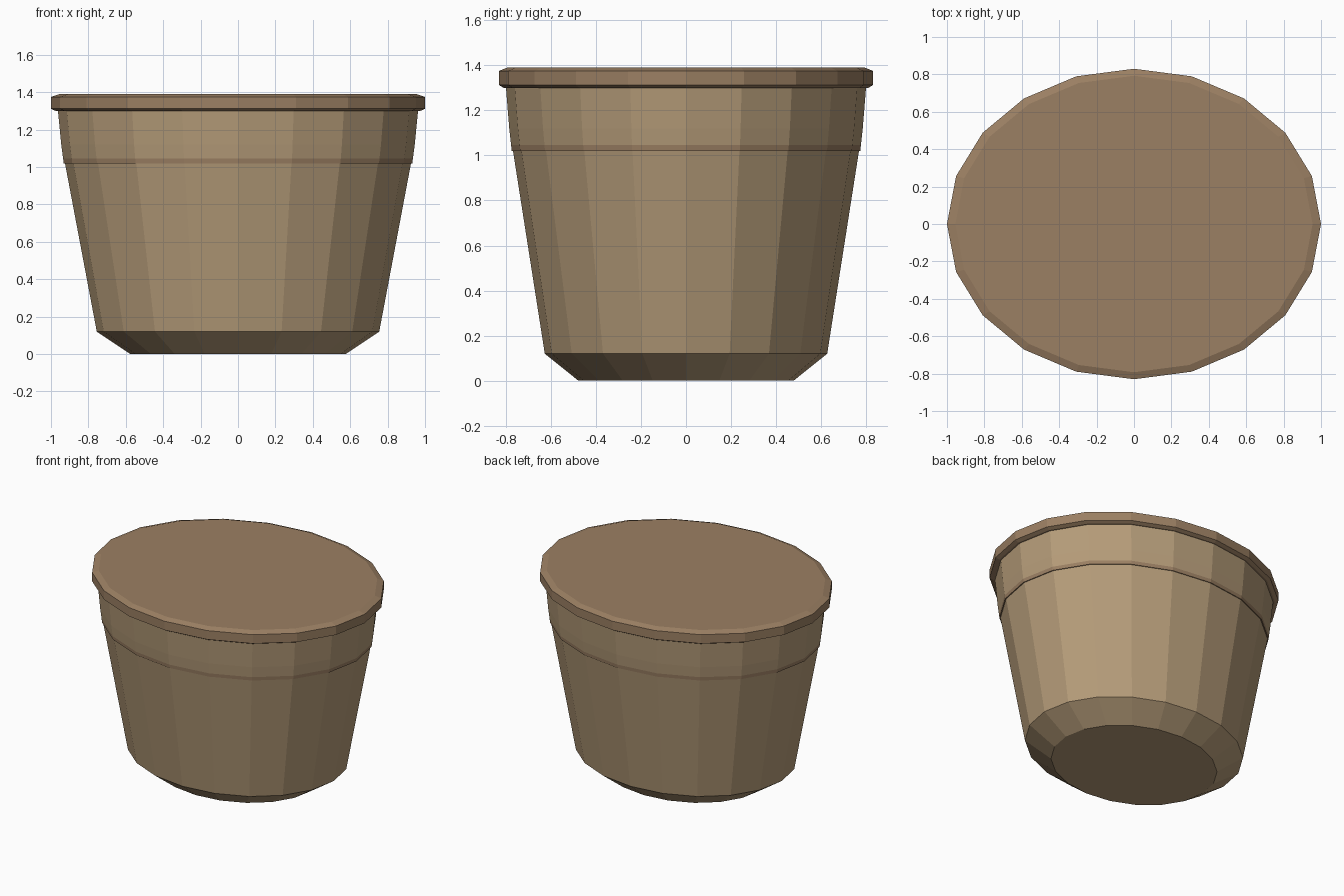
import bpy, bmesh
from math import cos, sin, pi

SIDES = 20
DEPTH = 0.83  # oval squash along y

cube = bpy.data.objects.get("Cube")
if cube:
    bpy.data.objects.remove(cube)


def material(name, rgb):
    m = bpy.data.materials.new(name)
    m.use_nodes = True
    m.diffuse_color = (*rgb, 1)
    m.node_tree.nodes["Principled BSDF"].inputs["Base Color"].default_value = (*rgb, 1)
    return m


def lathe(name, profile, mat, cap_bottom=True, cap_top=True):
    """Oval faceted solid from (radius, height) pairs, bottom to top."""
    bm = bmesh.new()
    rings = []
    for r, z in profile:
        rings.append([bm.verts.new((r * cos(2 * pi * i / SIDES),
                                    r * DEPTH * sin(2 * pi * i / SIDES), z))
                      for i in range(SIDES)])
    for low, high in zip(rings, rings[1:]):
        for i in range(SIDES):
            j = (i + 1) % SIDES
            bm.faces.new((low[i], low[j], high[j], high[i]))
    if cap_bottom:
        bm.faces.new(rings[0][::-1])
    if cap_top:
        bm.faces.new(rings[-1])
    mesh = bpy.data.meshes.new(name)
    bm.to_mesh(mesh)
    bm.free()
    mesh.materials.append(mat)
    obj = bpy.data.objects.new(name, mesh)
    bpy.context.collection.objects.link(obj)
    return obj


tan = material("tan_wood", (0.46, 0.33, 0.19))
brown = material("brown_wood", (0.33, 0.215, 0.125))

# Tapered tub with a bevelled foot
lathe("tub", [(0.575, 0), (0.755, 0.12), (0.925, 1.02)], tan, cap_top=False)

# Thin trim line where the collar overlaps the tub
lathe("collar_trim", [(0.925, 1.02), (0.932, 1.02), (0.935, 1.045)],
      brown, False, False)

# Collar, steeper towards the top
lathe("collar", [(0.935, 1.045), (0.945, 1.12), (0.963, 1.305)],
      tan, False, False)

# Lid with chamfered rim
lathe("lid", [(0.95, 1.30), (0.975, 1.30), (1.0, 1.312), (1.0, 1.375), (0.955, 1.39)],
      brown)
